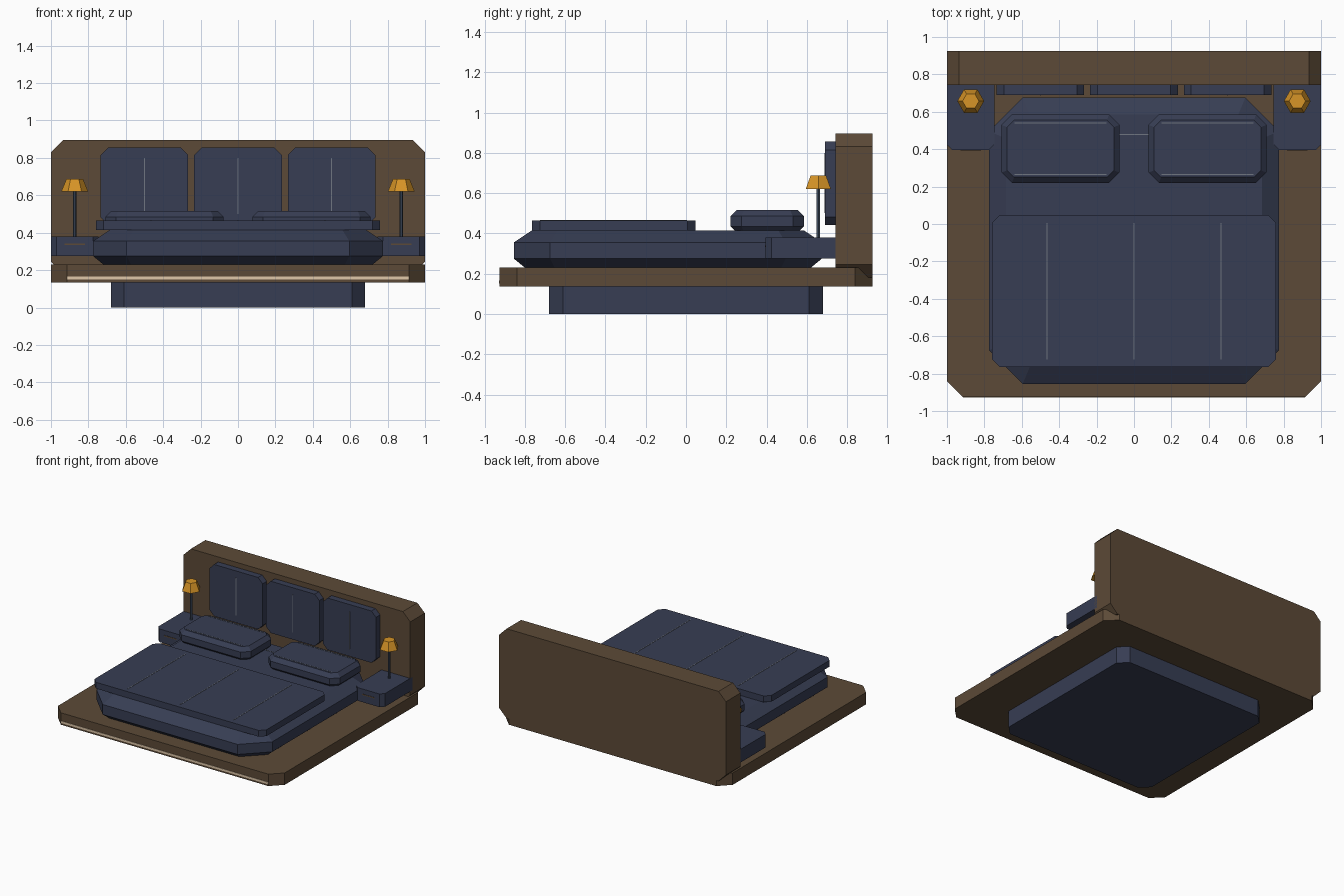
import bpy
import bmesh
import math
from mathutils import Matrix

cube = bpy.data.objects.get("Cube")
if cube:
    bpy.data.objects.remove(cube, do_unlink=True)


def material(name, r, g, b):
    m = bpy.data.materials.new(name)
    m.use_nodes = True
    m.diffuse_color = (r, g, b, 1)
    m.node_tree.nodes["Principled BSDF"].inputs["Base Color"].default_value = (r, g, b, 1)
    return m


wood = material("walnut brown", .107, .068, .038)
navy = material("navy fabric", .038, .047, .087)
gold = material("amber shade", .68, .30, .02)
thread = material("grey stitching", .16, .18, .22)
glow = material("warm light strip", .75, .58, .40)
steel = material("blue steel", .055, .08, .125)


def finish(name, bm, mat):
    bmesh.ops.recalc_face_normals(bm, faces=bm.faces)
    mesh = bpy.data.meshes.new(name)
    bm.to_mesh(mesh)
    bm.free()
    mesh.materials.append(mat)
    obj = bpy.data.objects.new(name, mesh)
    bpy.context.collection.objects.link(obj)
    return obj


def octagon(a, b, cut):
    """Corner-cut rectangle, half sizes a and b."""
    pts = []
    for sx, sy in ((1, 1), (-1, 1), (-1, -1), (1, -1)):
        pair = [(sx * a, sy * (b - cut)), (sx * (a - cut), sy * b)]
        pts += pair if sx * sy > 0 else pair[::-1]
    return pts


def slab(name, mat, u, v, cut, rings, upright=False):
    """Loft corner-cut rectangles spanning u and v through (level, inset) rings.
    Upright slabs lie in xz and run along y; others lie in xy and run along z."""
    bm = bmesh.new()
    cu, cv = sum(u) / 2, sum(v) / 2
    loops = []
    for level, inset in rings:
        outline = octagon((u[1] - u[0]) / 2 - inset, (v[1] - v[0]) / 2 - inset,
                          cut - inset * (2 - math.sqrt(2)))
        loops.append([bm.verts.new((cu + p, level, cv + q) if upright else (cu + p, cv + q, level))
                      for p, q in outline])
    for low, high in zip(loops, loops[1:]):
        for i in range(8):
            j = (i + 1) % 8
            bm.faces.new((low[i], low[j], high[j], high[i]))
    bm.faces.new(loops[0])
    bm.faces.new(loops[-1])
    return finish(name, bm, mat)


def plate(name, mat, centre, size):
    bm = bmesh.new()
    bmesh.ops.create_cube(bm, size=1, matrix=Matrix.Translation(centre) @ Matrix.Diagonal((*size, 1)))
    return finish(name, bm, mat)


def cone(name, mat, x, y, z0, z1, r0, r1):
    bm = bmesh.new()
    bmesh.ops.create_cone(bm, cap_ends=True, segments=6, radius1=r0, radius2=r1, depth=z1 - z0,
                          matrix=Matrix.Translation((x, y, (z0 + z1) / 2)))
    # turn so that two corners point along x
    if not any(abs(v.co.y - y) < 1e-4 for v in bm.verts):
        bmesh.ops.rotate(bm, verts=bm.verts, cent=(x, y, 0), matrix=Matrix.Rotation(math.pi / 6, 3, "Z"))
    return finish(name, bm, mat)


# Frame
slab("plinth", navy, (-.68, .68), (-.68, .68), .07, [(0, 0), (.135, 0)])
slab("platform", wood, (-1, 1), (-.925, .925), .085, [(.135, 0), (.23, 0)])
plate("light_strip", glow, (0, -.925, .158), (1.83, .006, .016))
slab("headboard", wood, (-1, 1), (.18, .895), .065, [(.742, 0), (.925, 0)], upright=True)

# Bedding
slab("mattress", navy, (-.775, .775), (-.855, .675), .18,
     [(.23, .055), (.275, 0), (.355, 0), (.415, .09)])
plate("mattress_seam", thread, (0, .478, .415), (1.0, .004, .004))
slab("blanket", navy, (-.758, .758), (-.765, .047), .04, [(.415, 0), (.465, 0)])
for i in (-1, 0, 1):
    plate("blanket_seam", thread, (i * .465, -.36, .465), (.006, .73, .004))

# Headboard cushions
for i in (-1, 0, 1):
    x = i * .5
    slab("headboard_cushion", navy, (x - .234, x + .234), (.442, .855), .04,
         [(.69, 0), (.745, 0)], upright=True)
    plate("cushion_seam", thread, (x, .69, .65), (.006, .004, .3))

# Mirrored pillows, nightstands and lamps
for side, s in (("right", -1), ("left", 1)):
    px = s * .393
    slab(side + "_pillow", navy, (px - .315, px + .315), (.22, .585), .055,
         [(.415, .02), (.435, 0), (.485, 0), (.515, .03)])
    for y in (.265, .54):
        plate(side + "_pillow_seam", thread, (px, y, .515), (.49, .004, .004))
    nx = s * .873
    slab(side + "_nightstand", navy, (nx - .127, nx + .127), (.395, .8), .03, [(.275, 0), (.38, 0)])
    plate(side + "_drawer_pull", wood, (nx, .395, .337), (.11, .006, .008))
    cone(side + "_lamp_stem", steel, nx, .657, .38, .63, .01, .01)
    cone(side + "_lamp_shade", gold, nx, .657, .62, .688, .072, .044)
